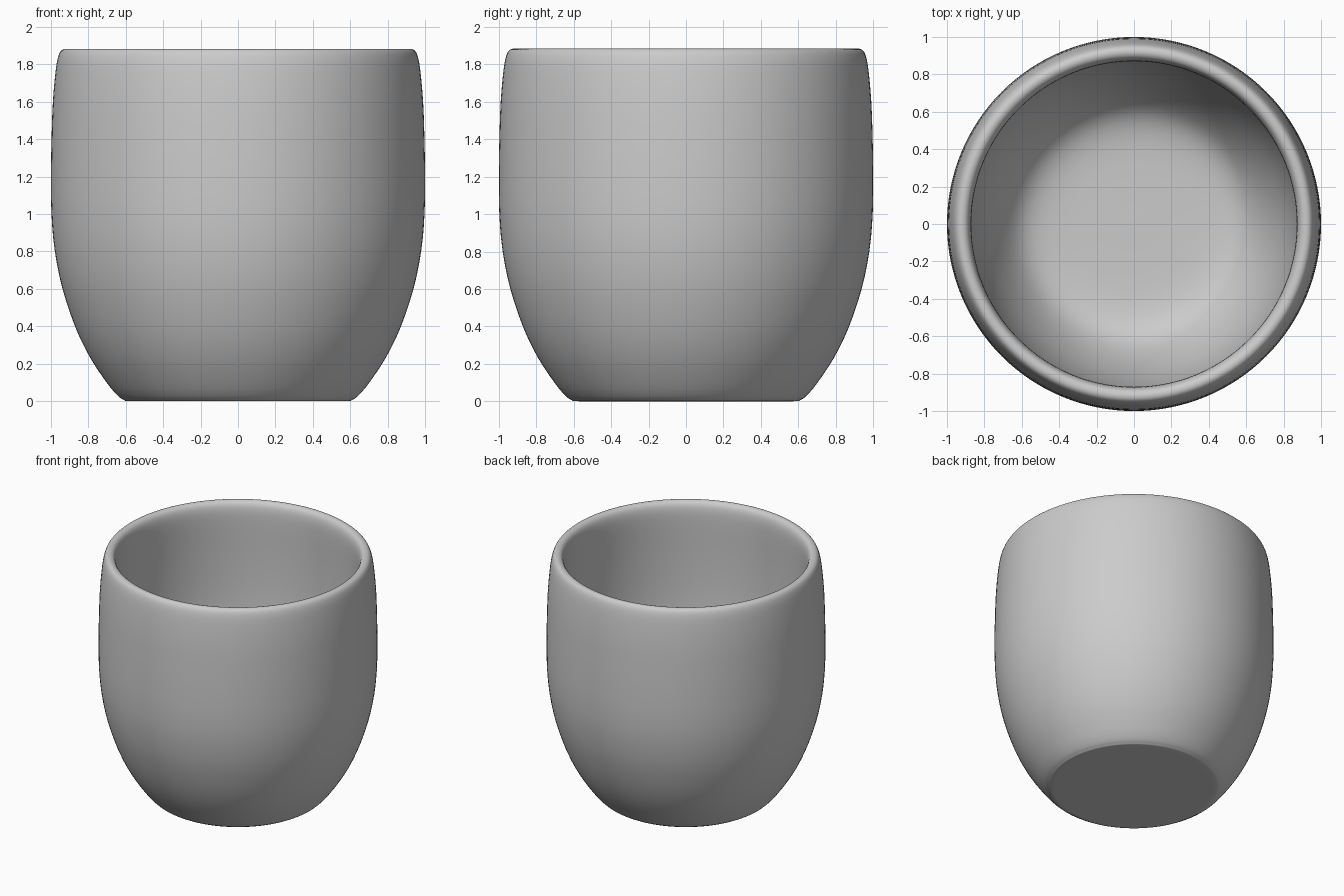
import bpy, bmesh, math
from mathutils import Vector

if "Cube" in bpy.data.objects:
    bpy.data.objects.remove(bpy.data.objects["Cube"])

# Half cross-section (radius, height): underside, outer wall, rim, inner wall, floor
PROFILE = [
    (0.0, 0.006), (0.3, 0.005), (0.57, 0.004), (0.61, 0.01), (0.645, 0.035),
    (0.70, 0.10), (0.79, 0.235), (0.87, 0.40), (0.94, 0.61), (0.98, 0.81),
    (0.997, 1.0), (1.0, 1.2), (0.997, 1.4), (0.99, 1.6), (0.975, 1.77),
    (0.96, 1.85), (0.94, 1.882), (0.91, 1.886), (0.885, 1.865), (0.872, 1.81),
    (0.871, 1.7), (0.878, 1.45), (0.878, 1.15), (0.86, 0.9), (0.815, 0.65),
    (0.75, 0.45), (0.67, 0.29), (0.58, 0.19), (0.45, 0.145), (0.25, 0.135),
    (0.0, 0.135),
]
SEGMENTS = 128
STEPS = 3


def smooth_path(points, steps):
    """Catmull-Rom interpolation through the profile points."""
    p = [Vector(q) for q in points]
    p = [p[0]] + p + [p[-1]]
    out = []
    for a, b, c, d in zip(p, p[1:], p[2:], p[3:]):
        for i in range(steps):
            t = i / steps
            out.append(0.5 * (2 * b + (c - a) * t + (2 * a - 5 * b + 4 * c - d) * t**2
                              + (3 * b - a - 3 * c + d) * t**3))
    return out + [p[-1]]


# Cup body: the profile revolved about the vertical axis
bm = bmesh.new()
path = [bm.verts.new((q.x, 0, q.y)) for q in smooth_path(PROFILE, STEPS)]
edges = [bm.edges.new(pair) for pair in zip(path, path[1:])]
bmesh.ops.spin(bm, geom=path + edges, axis=(0, 0, 1), cent=(0, 0, 0),
               angle=math.tau, steps=SEGMENTS, use_duplicate=False)
bmesh.ops.remove_doubles(bm, verts=bm.verts, dist=1e-4)
bmesh.ops.recalc_face_normals(bm, faces=bm.faces)
low = min(v.co.z for v in bm.verts)
bmesh.ops.translate(bm, verts=bm.verts, vec=(0, 0, -low))

mesh = bpy.data.meshes.new("cup_body")
bm.to_mesh(mesh)
bm.free()
mesh.shade_smooth()
cup = bpy.data.objects.new("cup_body", mesh)
bpy.context.collection.objects.link(cup)
